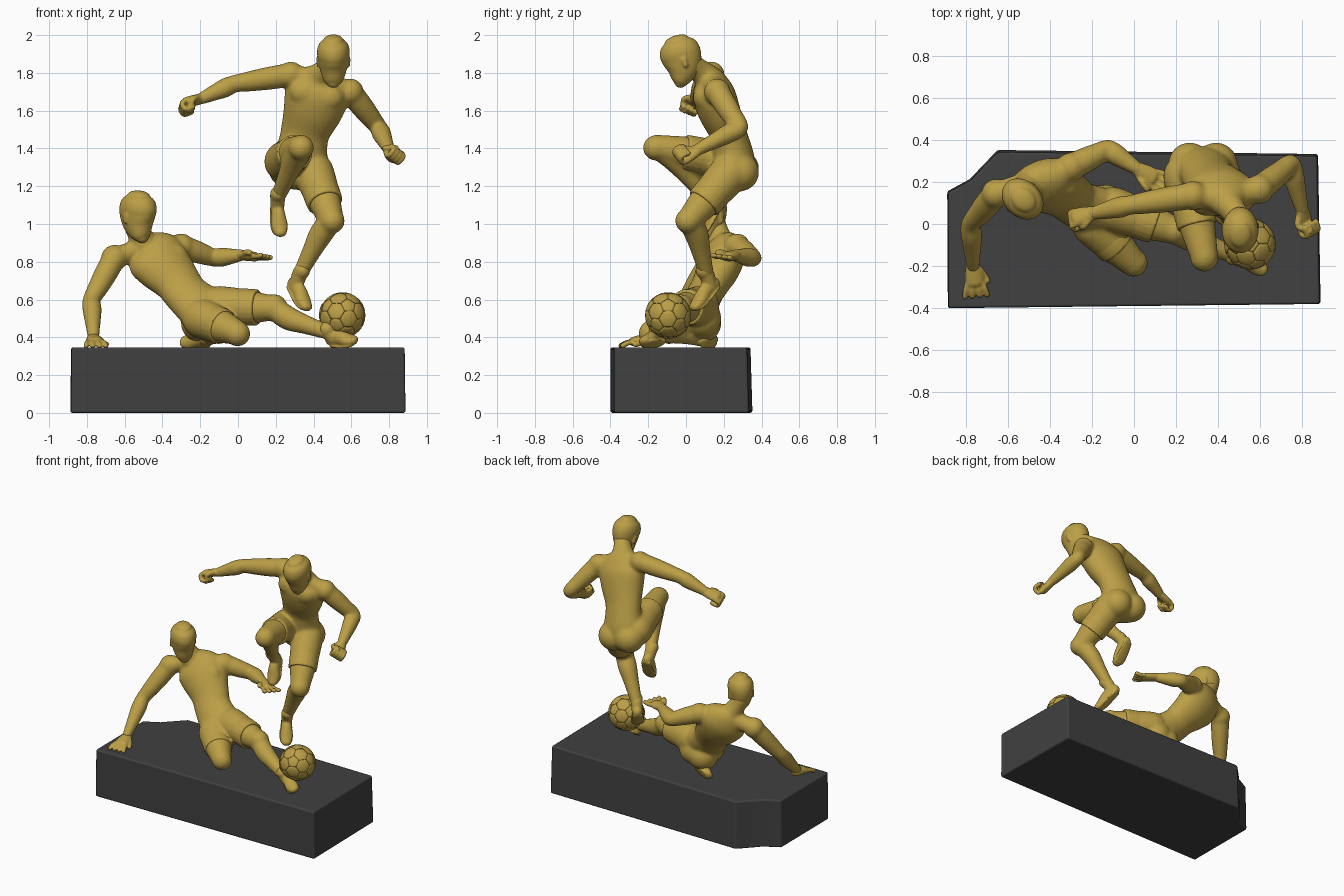
import bpy, bmesh, math
from mathutils import Vector as V, Matrix

if "Cube" in bpy.data.objects:
    bpy.data.objects.remove(bpy.data.objects["Cube"])

def material(name, col):
    m = bpy.data.materials.new(name)
    m.diffuse_color = (*col, 1)
    m.use_nodes = True
    m.node_tree.nodes["Principled BSDF"].inputs["Base Color"].default_value = m.diffuse_color
    return m

GOLD = material("old_gold", (0.50, 0.345, 0.062))
DARK = material("dark_grey", (0.052, 0.052, 0.052))

def finish(bm, name, mat, voxel=0, smooth=0):
    bmesh.ops.recalc_face_normals(bm, faces=bm.faces[:])
    me = bpy.data.meshes.new(name)
    bm.to_mesh(me)
    bm.free()
    me.materials.append(mat)
    ob = bpy.data.objects.new(name, me)
    bpy.context.collection.objects.link(ob)
    me.polygons.foreach_set("use_smooth", [True] * len(me.polygons))
    if voxel:   # fuse the overlapping lofts into one skin
        r = ob.modifiers.new("fuse", 'REMESH')
        r.mode, r.voxel_size, r.use_smooth_shade = 'VOXEL', voxel, True
        s = ob.modifiers.new("soften", 'SMOOTH')
        s.factor, s.iterations = 0.5, smooth
    return ob

def loft(bm, rings, side, dome=1.0, seg=20, steps=4):
    """Elliptical tube through rings (centre, half width, half depth)."""
    R = [(V(c), a, b) for c, a, b in rings]
    P = [R[0]] + R + [R[-1]]
    out = []
    for i in range(1, len(P) - 2):
        for k in range(steps):
            t = k / steps
            w = (-.5*t + t*t - .5*t**3, 1 - 2.5*t*t + 1.5*t**3, .5*t + 2*t*t - 1.5*t**3, -.5*t*t + .5*t**3)
            q = P[i-1:i+3]
            out.append(tuple(sum((q[j][m] * w[j] for j in range(1, 4)), q[0][m] * w[0]) for m in range(3)))
    out.append(R[-1])
    frames = []
    for i, (c, a, b) in enumerate(out):
        t = (out[min(i+1, len(out)-1)][0] - out[max(i-1, 0)][0]).normalized()
        s = V(side)
        s = (s - t * s.dot(t)).normalized()
        frames.append((c, a, b, s, t.cross(s), t))
    if dome:    # rounded ends
        def cap(f, sign):
            c, a, b, s, n, t = f
            h = min(a, b) * dome * sign
            return [(c + t*h*math.sin(u), a*math.cos(u), b*math.cos(u), s, n, t) for u in (.4, .8, 1.15, 1.4)]
        frames = cap(frames[0], -1)[::-1] + frames + cap(frames[-1], 1)
    loops = []
    for c, a, b, s, n, t in frames:
        ang = [2 * math.pi * k / seg for k in range(seg)]
        loops.append([bm.verts.new(c + s*a*math.cos(u) + n*b*math.sin(u)) for u in ang])
    for A, B in zip(loops, loops[1:]):
        for k in range(seg):
            bm.faces.new((A[k], A[(k+1) % seg], B[(k+1) % seg], B[k]))
    bm.faces.new(loops[0][::-1])
    bm.faces.new(loops[-1])

def blob(bm, c, r):
    r = r if isinstance(r, tuple) else (r, r, r)
    bmesh.ops.create_icosphere(bm, subdivisions=3, radius=1,
                               matrix=Matrix.Translation(c) @ Matrix.Diagonal((*r, 1)))

def any_side(d):
    return V(d).cross(V((.31, .52, .8)))

def arm(bm, sh, el, wr):
    sh, el, wr = V(sh), V(el), V(wr)
    pts = [(sh, .063), (sh.lerp(el, .35), .062), (sh.lerp(el, .7), .055), (el, .047),
           (el.lerp(wr, .25), .052), (el.lerp(wr, .6), .043), (wr, .032)]
    loft(bm, [(p, r, r) for p, r in pts], any_side(wr - sh))
    blob(bm, sh, .071)

def leg(bm, shorts, hip, knee, ankle, hem=.68):
    hip, knee, ankle = V(hip), V(knee), V(ankle)
    th, sn = (knee - hip).normalized(), (ankle - knee).normalized()
    back = (sn - th)
    back = (back - sn * back.dot(sn)).normalized() * .018
    loft(bm, [(hip, .108, .108), (hip.lerp(knee, .35), .1, .1), (hip.lerp(knee, .65), .085, .085), (knee, .066, .066)], any_side(th))
    blob(bm, knee - back * .4, .068)
    pts = [(knee, .06), (knee.lerp(ankle, .28) + back, .064),
           (knee.lerp(ankle, .6) + back * .6, .051), (ankle, .039)]
    loft(bm, [(p, r, r) for p, r in pts], any_side(sn))
    # trouser leg flaring out of the thigh to a flat hem
    loft(shorts, [(hip.lerp(knee, hem * t), r, r) for t, r in ((.2, .088), (.6, .098), (1, .096))], any_side(th), 0)

def boot(bm, ankle, heel, toe):
    a, h, t = V(ankle), V(heel), V(toe)
    side = (t - h).cross(a - (h + t) / 2)
    up = side.cross(t - h).normalized()
    up *= 1 if up.dot(a - h) > 0 else -1
    loft(bm, [(h, .034, .036), (h.lerp(t, .35) + up*.008, .036, .042), (h.lerp(t, .75), .044, .033), (t, .034, .024)], side)
    loft(bm, [(a + (a - h) * .5, .042, .042), (a, .04, .042), (h.lerp(t, .15), .036, .036)], side)
    loft(bm, [(h - up*.028, .036, .01), (h.lerp(t, .7) - up*.024, .048, .01), (t - up*.018, .036, .01)], side, .5)

def hand(bm, wrist, d, s, curl):
    w, d, s = V(wrist), V(d).normalized(), V(s)
    s = (s - d * s.dot(d)).normalized()
    n = s.cross(d)
    loft(bm, [(w - d*.02, .03, .028), (w + d*.04, .044, .027), (w + d*.08, .046, .025)], s)
    for i in (-1.5, -.5, .5, 1.5):
        p = w + d*.08 + s*.023*i
        if curl:
            path = [p, p + d*.03 + n*.012, p + d*.022 + n*.05, p - d*.02 + n*.046]
        else:
            path = [p, p + d*.035 + s*.007*i, p + d*.065 + s*.012*i + n*.008]
        loft(bm, [(q, .0145, .0145) for q in path], s, seg=10)
    th = [w + d*.02 + s*.03, w + d*.055 + s*.05 + n*.015, w + d*.08 + (s*.02 + n*.058 if curl else s*.06 + n*.015)]
    loft(bm, [(q, .016, .016) for q in th], n + d * .1, seg=10)

def head(bm, body, c, up, face, neck):
    c, up, f = V(c), V(up).normalized(), V(face)
    f = (f - up * f.dot(up)).normalized()
    s = f.cross(up)
    prof = [(-.12, .06, .028, .024), (-.1, .046, .05, .048), (-.05, .016, .07, .086), (0, 0, .081, .105),
            (.045, -.006, .087, .109), (.085, -.01, .077, .095), (.108, -.012, .054, .066)]
    loft(bm, [(c + up*h + f*o, a, b) for h, o, a, b in prof], s, .5, 28)
    for k in (-1, 1):   # ears
        e = c + s*.081*k - f*.01 - up*.015
        loft(bm, [(e - up*.02, .008, .012), (e + up*.02, .01, .018)], s, seg=12)
    top = c - up*.03 - f*.035
    loft(body, [(neck, .08, .07), (V(neck).lerp(top, .5), .062, .062), (top, .058, .06)], s)

def figure(name, torso, side, pecs, glutes, head_args, arms, legs, hands):
    body, skull, fists, shorts, boots = (bmesh.new() for _ in range(5))
    rings = [((x, y, z), a, b) for x, y, z, a, b in torso]
    loft(body, rings, side, .7, 32)
    for p in pecs:
        blob(body, p, (.085, .055, .07))
    for g in glutes:
        blob(body, g, .103)
    head(skull, body, *head_args)
    for a in arms:
        arm(body, *a)
        loft(body, [(rings[-2][0], .06, .055), (a[0], .055, .055)], any_side(side))   # trapezius
    for hip, knee, ankle, heel, toe, hem in legs:
        leg(body, shorts, hip, knee, ankle, hem)
        boot(boots, ankle, heel, toe)
    for h in hands:
        hand(fists, *h)
    finish(body, name + "_body", GOLD, .008, 22)
    finish(skull, name + "_head", GOLD, .0065, 5)
    finish(fists, name + "_hands", GOLD, .006, 3)
    finish(shorts, name + "_shorts", GOLD, .0075, 2)
    finish(boots, name + "_boots", GOLD, .0065, 2)

# Upright player leaping over the tackle
figure("leaping_player",
    [(.33, .25, 1.25, .13, .1), (.33, .255, 1.33, .145, .11), (.345, .235, 1.43, .13, .102), (.36, .215, 1.5, .133, .098),
     (.395, .175, 1.6, .158, .112), (.42, .145, 1.69, .17, .112), (.435, .12, 1.76, .135, .085), (.45, .085, 1.8, .07, .06)],
    (1, 0, -.25),
    [(.355, .092, 1.70), (.475, .092, 1.67)],
    [(.265, .285, 1.29), (.39, .285, 1.275)],
    ((.505, -.022, 1.867), (0, -.36, .93), (0, -1, -.3), (.44, .105, 1.785)),
    [((.28, .135, 1.79), (-.02, .09, 1.742), (-.2, .05, 1.662)), ((.595, .165, 1.7), (.745, .285, 1.51), (.8, .06, 1.392))],
    [((.245, .225, 1.33), (.335, -.155, 1.408), (.21, .11, 1.14), (.205, .155, 1.1), (.225, .08, .955), .62),
     ((.40, .235, 1.275), (.495, .015, 1.02), (.325, .11, .73), (.295, .145, .685), (.363, .045, .562), .65)],
    [((-.2, .05, 1.662), (-1, -.25, -.25), (.1, -.9, .4), True), ((.8, .06, 1.392), (.15, -.85, -.5), (-.7, -.2, .6), True)])

# Player sliding in, propped on one arm
figure("sliding_player",
    [(-.12, .03, .5, .135, .1), (-.19, .06, .555, .14, .1), (-.275, .1, .63, .125, .092), (-.32, .135, .69, .13, .097),
     (-.38, .17, .76, .155, .11), (-.44, .195, .83, .165, .108), (-.48, .2, .88, .125, .085), (-.505, .19, .915, .065, .06)],
    (.92, .33, .18),
    [(-.46, .135, .795), (-.35, .172, .83)],
    [(-.2, .085, .475), (-.13, .085, .5)],
    ((-.53, .12, 1.042), (.12, -.12, .97), (.72, -.68, -.2), (-.495, .185, .89)),
    [((-.655, .145, .82), (-.775, .0, .6), (-.765, -.2, .405)), ((-.3, .27, .88), (-.125, .355, .82), (.02, .26, .835))],
    [((-.1, .07, .565), (.19, -.03, .555), (.48, -.15, .425), (.495, -.14, .39), (.61, -.22, .385), .7),
     ((-.19, .0, .5), (-.005, -.185, .425), (-.165, .06, .395), (-.16, .075, .388), (-.285, .14, .375), .6)],
    [((-.765, -.2, .395), (.1, -1, -.22), (1, .1, 0), False), ((.02, .26, .835), (.85, -.5, -.1), (-.45, -.85, .1), False)])

# Ball: inner sphere with raised pentagon and hexagon panels
BALL = Matrix.Translation((.553, -.095, .517))
bm = bmesh.new()
bmesh.ops.create_uvsphere(bm, u_segments=40, v_segments=24, radius=.1195, matrix=BALL)
finish(bm, "ball_core", GOLD)
bm = bmesh.new()
bmesh.ops.create_icosphere(bm, subdivisions=1, radius=.12)
bmesh.ops.bevel(bm, geom=bm.verts[:], offset=33.3, offset_type='PERCENT', affect='VERTICES', segments=1)
gap = bmesh.ops.inset_individual(bm, faces=bm.faces[:], thickness=.0012)
bmesh.ops.delete(bm, geom=gap['faces'], context='FACES')
bmesh.ops.poke(bm, faces=bm.faces[:])
bmesh.ops.subdivide_edges(bm, edges=bm.edges[:], cuts=3, use_grid_fill=True)
for v in bm.verts:
    v.co = v.co.normalized() * .1213
bm.transform(BALL)
ob = finish(bm, "ball_panels", GOLD)
mod = ob.modifiers.new("thickness", 'SOLIDIFY')
mod.thickness, mod.offset = .003, -1

# Plinth with one hollow-cut rear corner
outline = [(-.885, -.4), (.887, -.38), (.875, .333), (-.648, .352), (-.71, .288), (-.78, .214), (-.888, .155)]
bm = bmesh.new()
low = [bm.verts.new((x, y, 0)) for x, y in outline]
high = [bm.verts.new((x * .995, y * (.97 if y > 0 else 1), .347)) for x, y in outline]
bm.faces.new(low[::-1])
bm.faces.new(high)
for i in range(len(low)):
    j = (i + 1) % len(low)
    bm.faces.new((low[i], low[j], high[j], high[i]))
ob = finish(bm, "plinth", DARK)
b = ob.modifiers.new("soft_edges", 'BEVEL')
b.width, b.segments, b.limit_method, b.harden_normals = .012, 3, 'ANGLE', True
